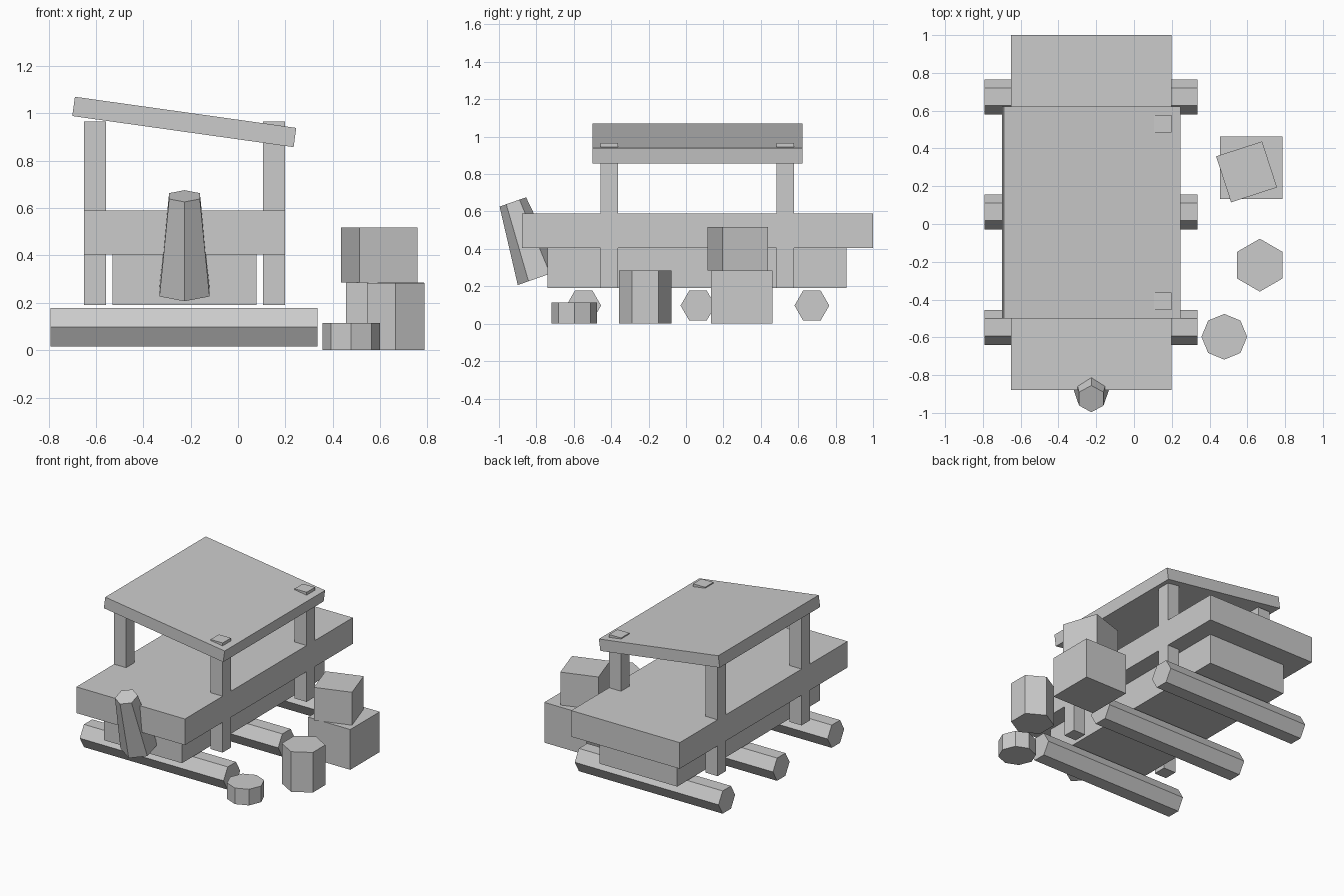
import bpy
from math import sin, cos, pi, radians
from mathutils import Matrix, Vector

if "Cube" in bpy.data.objects:
    bpy.data.objects.remove(bpy.data.objects["Cube"])


def mesh_object(name, verts, faces, loc=(0, 0, 0), rot=None):
    me = bpy.data.meshes.new(name)
    me.from_pydata(verts, [], faces)
    ob = bpy.data.objects.new(name, me)
    bpy.context.collection.objects.link(ob)
    ob.location = loc
    if rot:
        ob.rotation_euler = rot
    return ob


def prism(name, n, r0, r1, h, loc, rot=None):
    """n-sided (tapered) prism centred on loc, first corner toward +y."""
    verts = []
    for r, z in ((r0, -h / 2), (r1, h / 2)):
        for i in range(n):
            a = pi / 2 + 2 * pi * i / n
            verts.append((r * cos(a), r * sin(a), z))
    faces = [tuple(reversed(range(n))), tuple(range(n, 2 * n))]
    faces += [(i, (i + 1) % n, n + (i + 1) % n, n + i) for i in range(n)]
    return mesh_object(name, verts, faces, loc, rot)


def box(name, size, loc, rot=None):
    x, y, z = (s / 2 for s in size)
    verts = [(a, b, c) for c in (-z, z) for a, b in ((-x, -y), (x, -y), (x, y), (-x, y))]
    faces = [(3, 2, 1, 0), (4, 5, 6, 7)]
    faces += [(i, (i + 1) % 4, 4 + (i + 1) % 4, 4 + i) for i in range(4)]
    return mesh_object(name, verts, faces, loc, rot)


def span(name, x, y, z):
    """Box from its (min, max) extents."""
    return box(name, [b - a for a, b in (x, y, z)], [(a + b) / 2 for a, b in (x, y, z)])


CX = -0.226  # centre line of the sled

# Main deck and the narrower body below it
span("deck", (-0.651, 0.199), (-0.878, 1.0), (0.404, 0.589))
span("lower_body", (-0.531, 0.079), (-0.74, 0.857), (0.191, 0.404))

# Four posts, the right pair poking through the roof
for side in (-1, 1):
    for y in (-0.41, 0.53):
        box("post", (0.094, 0.093, 0.776), (CX + side * 0.378, y, 0.578))

# Sloping roof
box("roof", (0.944, 1.124, 0.082), (-0.227, 0.061, 0.964), (0, radians(8), 0))

# Log rollers
for y in (-0.547, 0.064, 0.673):
    prism("log_roller", 6, 0.093, 0.093, 1.126, (-0.228, y, 0.097), (0, pi / 2, 0))

# Leaning tapered prow post
prism("prow_post", 6, 0.122, 0.075, 0.428, (CX, -0.855, 0.449), (radians(19.3), 0, 0))

# Supplies beside the sled
span("large_crate", (0.456, 0.786), (0.133, 0.463), (0, 0.285))
box("small_crate", (0.256, 0.256, 0.233), (0.596, 0.276, 0.4015), (0, 0, radians(18)))
prism("barrel", 6, 0.14, 0.14, 0.284, (0.666, -0.218, 0.142))
prism("low_tub", 8, 0.121, 0.121, 0.114, (0.478, -0.597, 0.057))
